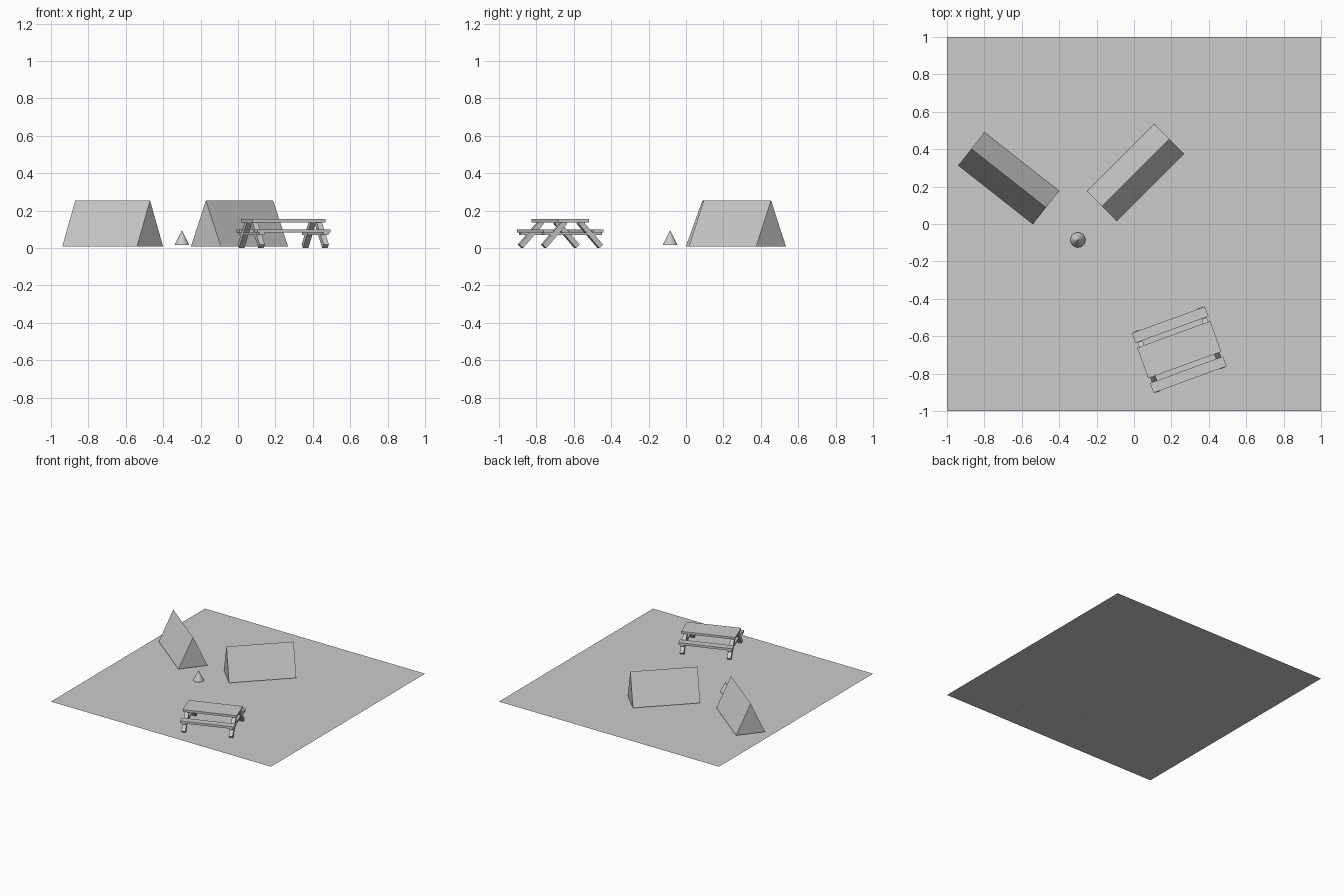
import bpy, bmesh
from math import radians, hypot
from mathutils import Matrix, Vector

if "Cube" in bpy.data.objects:
    bpy.data.objects.remove(bpy.data.objects["Cube"])


def make_object(name, bm, matrix=Matrix()):
    bmesh.ops.recalc_face_normals(bm, faces=bm.faces[:])
    mesh = bpy.data.meshes.new(name)
    bm.to_mesh(mesh)
    bm.free()
    obj = bpy.data.objects.new(name, mesh)
    obj.matrix_world = matrix
    bpy.context.collection.objects.link(obj)
    return obj


def place(x, y, z, angle):
    return Matrix.Translation((x, y, z)) @ Matrix.Rotation(radians(angle), 4, 'Z')


def box(name, lo, hi, matrix):
    lo, hi = Vector(lo), Vector(hi)
    bm = bmesh.new()
    bmesh.ops.create_cube(bm, size=1, matrix=Matrix.Translation((lo + hi) / 2)
                          @ Matrix.Diagonal((*(hi - lo), 1)))
    return make_object(name, bm, matrix)


def prism(name, profile, x0, x1, matrix):
    """Extrude a (y, z) profile along x."""
    bm = bmesh.new()
    face = bm.faces.new([bm.verts.new((x0, y, z)) for y, z in profile])
    ext = bmesh.ops.extrude_face_region(bm, geom=[face], use_keep_orig=True)
    moved = [g for g in ext['geom'] if isinstance(g, bmesh.types.BMVert)]
    bmesh.ops.translate(bm, verts=moved, vec=(x1 - x0, 0, 0))
    return make_object(name, bm, matrix)


# Ground sheet
bm = bmesh.new()
bmesh.ops.create_grid(bm, x_segments=1, y_segments=1, size=1)
make_object("ground", bm)

# Ridge tents
tent_profile = [(-0.113, 0), (0.113, 0), (0, 0.247)]
for name, x, y, angle in (("left_tent", -0.67, 0.245, -38.2),
                          ("right_tent", 0.008, 0.275, 45)):
    prism(name, tent_profile, -0.254, 0.254, place(x, y, 0.008, angle))

# Campfire cone
bm = bmesh.new()
bmesh.ops.create_cone(bm, cap_ends=True, segments=32, radius1=0.04, radius2=0, depth=0.08)
make_object("campfire", bm, Matrix.Translation((-0.30, -0.085, 0.055)))

# Picnic table: top, benches, splayed legs and cross beams
table = place(0.242, -0.672, 0, 20)
box("table_top", (-0.208, -0.087, 0.137), (0.208, 0.087, 0.155), table)

foot, head, half = (0.161, 0.009), (0.042, 0.140), 0.014
dy, dz = head[0] - foot[0], head[1] - foot[1]
length = hypot(dy, dz)
ny, nz = dz / length * half, -dy / length * half
for side in (-1, 1):
    y0, y1 = sorted((side * 0.114, side * 0.17))
    box("bench", (-0.208, y0, 0.082), (0.208, y1, 0.10), table)
    leg_profile = [(side * (p[0] + s * ny), p[1] + s * nz)
                   for p, s in ((foot, -1), (foot, 1), (head, 1), (head, -1))]
    for end in (-0.182, 0.182):
        prism("leg", leg_profile, end - 0.015, end + 0.015, table)
for end in (-0.182, 0.182):
    box("cross_beam", (end - 0.014, -0.165, 0.07), (end + 0.014, 0.165, 0.084), table)
